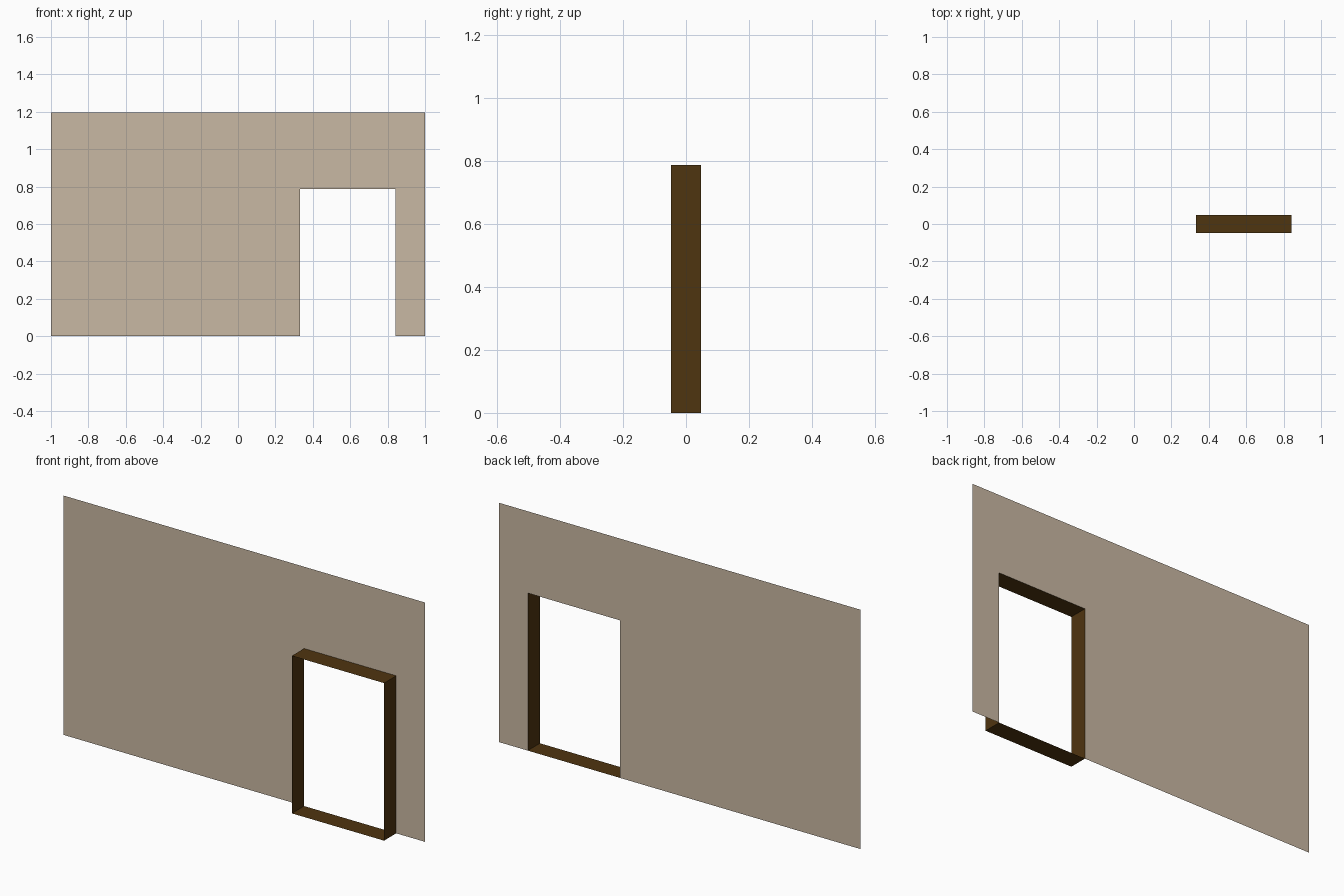
import bpy

if "Cube" in bpy.data.objects:
    bpy.data.objects.remove(bpy.data.objects["Cube"])

DEPTH = 0.048                      # half depth of the door reveal
X0, X1, TOP = 0.332, 0.842, 0.788  # door opening
WALL_H = 1.197


def material(name, rgb):
    m = bpy.data.materials.new(name)
    m.diffuse_color = (*rgb, 1)
    m.use_nodes = True
    m.node_tree.nodes["Principled BSDF"].inputs["Base Color"].default_value = m.diffuse_color
    return m


def sheet(name, verts, faces, mat):
    me = bpy.data.meshes.new(name)
    me.from_pydata(verts, [], faces)
    me.materials.append(mat)
    ob = bpy.data.objects.new(name, me)
    bpy.context.collection.objects.link(ob)
    return ob


plaster = material("beige plaster", (0.584, 0.479, 0.366))
wood = material("dark brown wood", (0.078, 0.035, 0.005))

# Thin wall with the doorway notched out, split into three panels
xs = (-1, X0, X1, 1)
zs = (0, TOP, WALL_H)
verts = [(x, DEPTH, z) for z in zs for x in xs]
cells = [(c, r) for r in range(2) for c in range(3) if (c, r) != (1, 0)]
faces = [(r*4+c, r*4+c+1, r*4+c+5, r*4+c+4) for c, r in cells]
sheet("wall", verts, faces, plaster)

# Door reveal: open four-sided sleeve (jambs, head and sill)
ring = [(X0, 0), (X1, 0), (X1, TOP), (X0, TOP)]
verts = [(x, y, z) for y in (-DEPTH, DEPTH) for x, z in ring]
faces = [(i, (i+1) % 4, (i+1) % 4 + 4, i + 4) for i in range(4)]
sheet("door_frame", verts, faces, wood)
